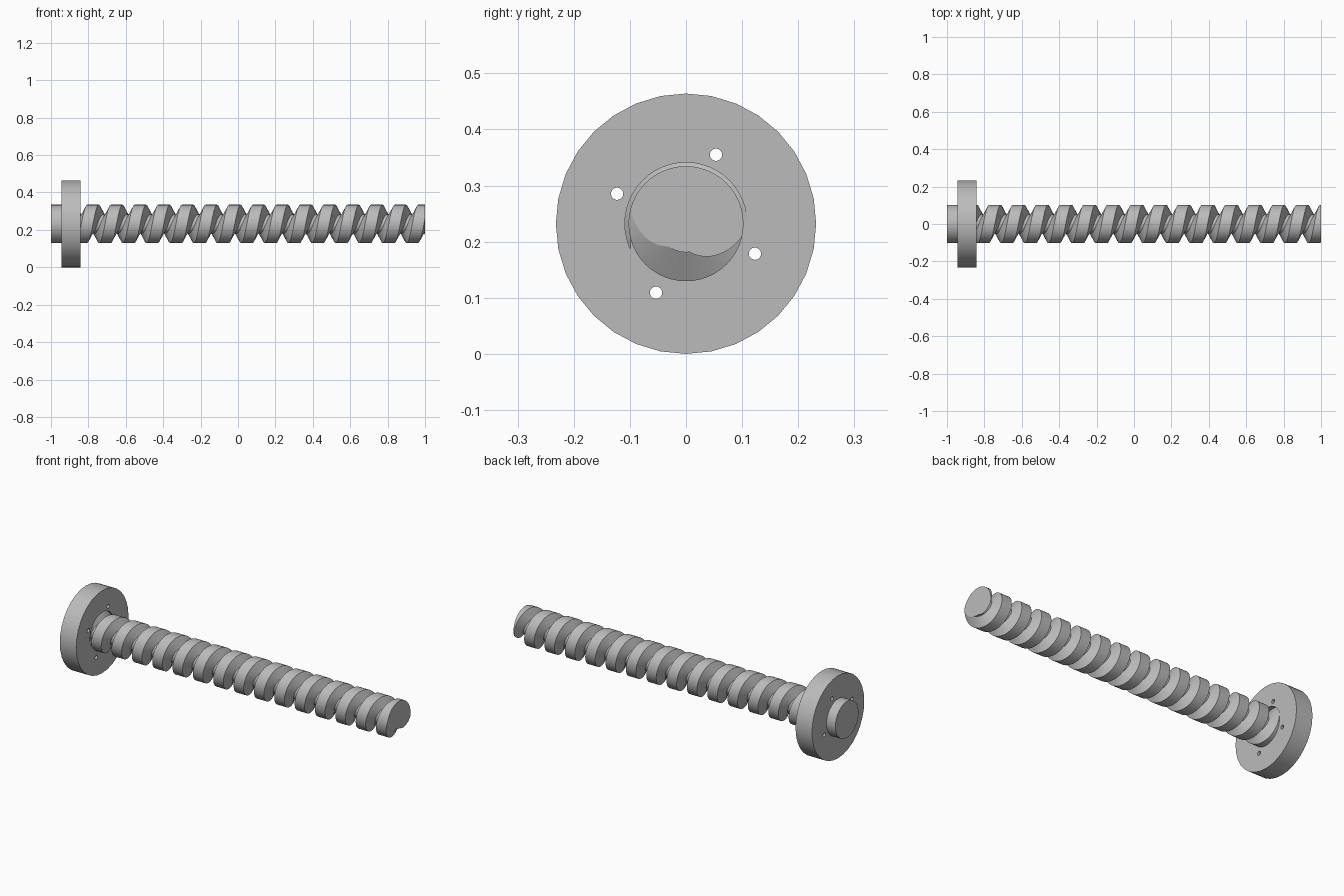
import bpy, bmesh, math
from mathutils import Matrix, Vector

if "Cube" in bpy.data.objects:
    bpy.data.objects.remove(bpy.data.objects["Cube"])

AXIS_Z = 0.232          # height of the screw axis
R_SHAFT, R_CORE, R_FLANGE = 0.1025, 0.051, 0.232
FACE_X, BACK_X = -0.843, -0.945
PITCH, STEPS = 0.1264, 48
FLOOR, MOUTH = 0.0079, 0.0323      # groove half widths
END_ANGLE = math.radians(255)      # groove centre on the free end

steel = bpy.data.materials.new("steel grey")
steel.diffuse_color = (0.5, 0.5, 0.5, 1)
steel.use_nodes = True
steel.node_tree.nodes["Principled BSDF"].inputs["Base Color"].default_value = (0.5, 0.5, 0.5, 1)


def make(name, bm):
    bmesh.ops.recalc_face_normals(bm, faces=bm.faces[:])
    mesh = bpy.data.meshes.new(name)
    bm.to_mesh(mesh)
    bm.free()
    obj = bpy.data.objects.new(name, mesh)
    bpy.context.collection.objects.link(obj)
    mesh.materials.append(steel)
    return obj


def add_rod(bm, x0, x1, radius, sides, y=0, z=0):
    place = Matrix.Translation(((x0 + x1) / 2, y, AXIS_Z + z)) @ Matrix.Rotation(math.pi / 2, 4, 'Y')
    bmesh.ops.create_cone(bm, cap_ends=True, segments=sides, radius1=radius,
                          radius2=radius, depth=x1 - x0, matrix=place)


def sweep(bm, profile, x0, x1, closed):
    """Sweep (x offset, radius) points along the left-handed helix."""
    first = math.floor((x0 - 1) / PITCH * STEPS)
    last = math.ceil((x1 - 1) / PITCH * STEPS)
    rows = []
    for k in range(first, last + 1):
        a = END_ANGLE - math.tau * k / STEPS
        rows.append([bm.verts.new((1 + PITCH * k / STEPS + dx, r * math.cos(a),
                                   AXIS_Z + r * math.sin(a))) for dx, r in profile])
    n = len(profile)
    for a, b in zip(rows, rows[1:]):
        for j in range(n if closed else n - 1):
            i = (j + 1) % n
            bm.faces.new((a[j], a[i], b[i], b[j]))
    if closed:
        bm.faces.new(rows[0])
        bm.faces.new(rows[-1])


def smooth(obj):
    bpy.ops.object.select_all(action='DESELECT')
    obj.select_set(True)
    bpy.context.view_layer.objects.active = obj
    bpy.ops.object.shade_smooth_by_angle(angle=math.radians(25))


# Threaded shaft: one pitch of the profile swept, welded, then cut flat at both ends
bm = bmesh.new()
sweep(bm, [(-FLOOR, R_CORE), (FLOOR, R_CORE), (MOUTH, R_SHAFT),
           (PITCH - MOUTH, R_SHAFT), (PITCH - FLOOR, R_CORE)],
      FACE_X - 2 * PITCH, 1 + PITCH, False)
bmesh.ops.remove_doubles(bm, verts=bm.verts[:], dist=0.0002)
for x, side in ((FACE_X - 0.003, -1), (1, 1)):
    bmesh.ops.bisect_plane(bm, geom=bm.verts[:] + bm.edges[:] + bm.faces[:], dist=1e-6,
                           plane_co=(x, 0, 0), plane_no=(side, 0, 0), clear_outer=True)
    rim = [e for e in bm.edges if e.is_boundary and all(abs(v.co.x - x) < 1e-4 for v in e.verts)]
    bmesh.ops.holes_fill(bm, edges=rim, sides=0)
smooth(make("threaded_shaft", bm))

# Plain stub behind the flange
bm = bmesh.new()
add_rod(bm, -1, BACK_X + 0.002, R_SHAFT, 32)
smooth(make("end_stub", bm))

# Flange
bm = bmesh.new()
add_rod(bm, BACK_X, FACE_X, R_FLANGE, 32)
flange = make("flange", bm)

# Cutters: four bolt holes and the run-out of the thread groove
bm = bmesh.new()
for i in range(4):
    a = math.radians(66.5 + 90 * i)
    add_rod(bm, BACK_X - 0.01, FACE_X + 0.01, 0.011, 16,
            0.134 * math.cos(a), 0.134 * math.sin(a))
holes = make("hole_cutter", bm)
bm = bmesh.new()
sweep(bm, [(-FLOOR, R_CORE), (FLOOR, R_CORE), (0.0355, 0.109), (-0.0355, 0.109)],
      FACE_X - 0.06, FACE_X + 0.05, True)
groove = make("groove_cutter", bm)
for cutter in (holes, groove):
    cutter.hide_render = True
    cut = flange.modifiers.new(cutter.name, 'BOOLEAN')
    cut.operation = 'DIFFERENCE'
    cut.solver = 'EXACT'
    cut.object = cutter

# Bake the cuts so that the cutters can go
baked = bpy.data.meshes.new_from_object(flange.evaluated_get(bpy.context.evaluated_depsgraph_get()))
flange.modifiers.clear()
flange.data = baked
for cutter in (holes, groove):
    bpy.data.objects.remove(cutter)
smooth(flange)
